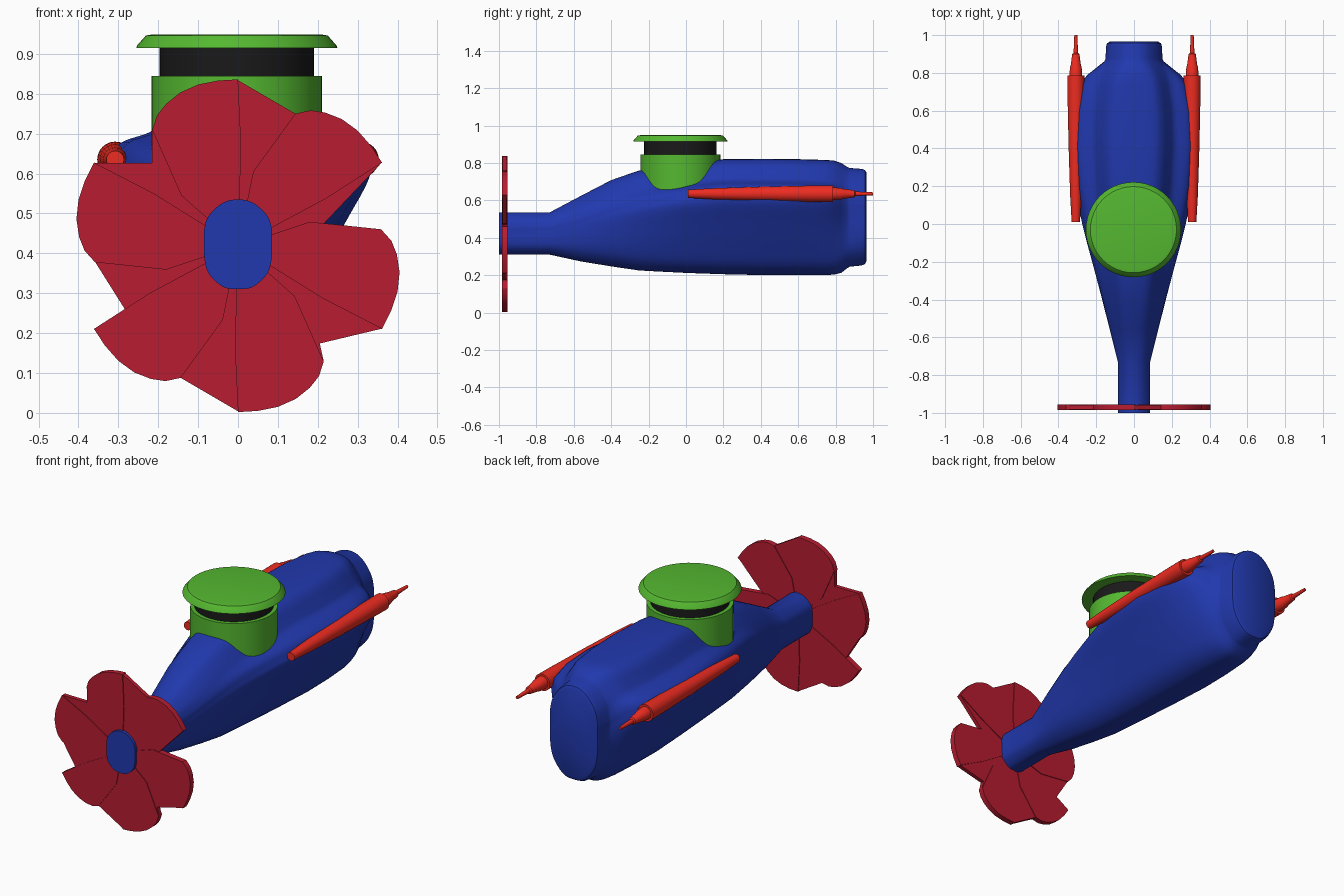
import bpy, bmesh
from math import sin, cos, pi, radians
from mathutils import Matrix, Vector

if "Cube" in bpy.data.objects:
    bpy.data.objects.remove(bpy.data.objects["Cube"])


def material(name, rgb):
    m = bpy.data.materials.new(name)
    m.diffuse_color = (*rgb, 1)
    m.use_nodes = True
    m.node_tree.nodes["Principled BSDF"].inputs["Base Color"].default_value = m.diffuse_color
    return m


BLUE = material("blue", (0.015, 0.04, 0.42))
GREEN = material("green", (0.09, 0.48, 0.03))
RED = material("red", (0.85, 0.025, 0.015))
DARK_RED = material("dark_red", (0.48, 0.012, 0.03))
BLACK = material("black", (0.01, 0.01, 0.01))


def finish(bm, name, mat):
    bmesh.ops.recalc_face_normals(bm, faces=bm.faces)
    me = bpy.data.meshes.new(name)
    bm.to_mesh(me)
    bm.free()
    me.materials.append(mat)
    me.shade_smooth()
    me.set_sharp_from_angle(angle=radians(30))
    ob = bpy.data.objects.new(name, me)
    bpy.context.collection.objects.link(ob)
    return ob


def skin(rings, name, mat):
    """Join closed rings of points into a capped solid."""
    bm = bmesh.new()
    loops = [[bm.verts.new(p) for p in ring] for ring in rings]
    for a, b in zip(loops, loops[1:]):
        for i in range(len(a)):
            j = (i + 1) % len(a)
            bm.faces.new((a[i], a[j], b[j], b[i]))
    bm.faces.new(loops[0])
    bm.faces.new(loops[-1])
    return finish(bm, name, mat)


def lathe(profile, name, mat, matrix, n=48):
    """Turn (radius, height) points about local z."""
    rings = [[matrix @ Vector((r * cos(2 * pi * k / n), r * sin(2 * pi * k / n), h))
              for k in range(n)] for r, h in profile]
    return skin(rings, name, mat)


def smooth_curve(pts, steps=4):
    """Catmull-Rom through half a cross-section, mirrored at both ends."""
    v = [Vector(p) for p in pts]
    flip = lambda p: Vector((-p.x, p.y))
    v = [flip(v[1])] + v + [flip(v[-2])]
    out = []
    for a, b, c, d in zip(v, v[1:], v[2:], v[3:]):
        for s in range(steps):
            t = s / steps
            out.append(0.5 * (2 * b + (c - a) * t + (2 * a - 5 * b + 4 * c - d) * t ** 2
                              + (3 * b - a - 3 * c + d) * t ** 3))
    return out + [v[-2]]


# hull: blend an oval section into a section with shoulders and a raised spine
OVAL = smooth_curve([(0, 1), (.25, .99), (.5, .95), (.75, .87), (.92, .78), (1, .66), (1, .58),
                     (1, .5), (1, .38), (.93, .23), (.75, .12), (.4, .02), (0, 0)])
BODY = smooth_curve([(0, 1), (.3, .99), (.45, .95), (.58, .86), (.67, .81), (.88, .77), (.97, .71),
                     (1, .63), (.82, .45), (.61, .25), (.42, .09), (.21, .015), (0, 0)])
# y, half width, bottom, top, blend
STATIONS = [(-1, .085, .31, .535, 0), (-.73, .085, .31, .535, 0), (-.56, .128, .273, .625, .15),
            (-.4, .168, .247, .708, .35), (-.25, .207, .225, .76, .6), (-.1, .247, .217, .782, .82),
            (0, .272, .212, .797, .92), (.2, .31, .205, .82, 1), (.42, .33, .2, .822, 1),
            (.6, .322, .2, .82, 1), (.74, .285, .2, .816, .95), (.79, .245, .203, .813, .8),
            (.83, .195, .212, .8, .5), (.86, .158, .236, .78, .15), (.875, .15, .245, .773, 0),
            (.94, .147, .252, .768, 0), (.957, .142, .26, .762, 0), (.965, .128, .275, .748, 0)]
rings = []
for y, w, lo, hi, f in STATIONS:
    half = [a.lerp(b, f) for a, b in zip(OVAL, BODY)]
    right = [(p.x * w, y, lo + p.y * (hi - lo)) for p in half]
    left = [(-x, y, z) for x, y, z in right[-2:0:-1]]
    rings.append(right + left)
skin(rings, "hull", BLUE)

# conning tower with a dark window band and a lid
tower = Matrix.Translation((-.003, -.03, 0))
lathe([(.214, .64), (.214, .845)], "tower", GREEN, tower)
lathe([(.194, .80), (.194, .93)], "window_band", BLACK, tower)
lathe([(.252, .915), (.25, .921), (.228, .946), (.21, .949)], "tower_lid", GREEN, tower)

# side pods with stepped, pointed ends
POD = [(.022, .01), (.03, .15), (.038, .4), (.044, .68), (.045, .785), (.034, .785), (.031, .83),
       (.027, .84), (.019, .9), (.012, .905), (.008, 1)]
for side, x in (("left", -.308), ("right", .308)):
    lathe(POD, side + "_pod", RED,
          Matrix.Translation((x, 0, .635)) @ Matrix.Rotation(-pi / 2, 4, "X"), 24)


# propeller: six curved blades around the tail and a web between them
def plate(outline, name, y0, y1, turn=0):
    rot = Matrix.Rotation(turn, 2)
    pts = [rot @ Vector(p) for p in outline]
    return skin([[(p.x, y, .419 + p.y) for p in pts] for y in (y0, y1)], name, DARK_RED)


BLADE = [(0, 0), (.008, .25), (0, .417), (-.05, .414), (-.1, .404), (-.145, .384), (-.18, .356),
         (-.203, .327), (-.215, .29), (-.142, .126)]
for k in range(6):
    plate(BLADE, f"propeller_blade_{k + 1}", -.985, -.955, k * pi / 3)
WEB = [(.36, .208), (.144, .331), (0, .415), (-.215, .29), (-.215, .207), (-.36, .208),
       (-.358, -.041), (-.28, -.165), (-.36, -.208), (-.144, -.331), (0, -.415), (.215, -.29),
       (.205, -.245), (.36, -.208), (.358, .041), (.215, .055)]
plate(WEB, "propeller_web", -.981, -.959)
